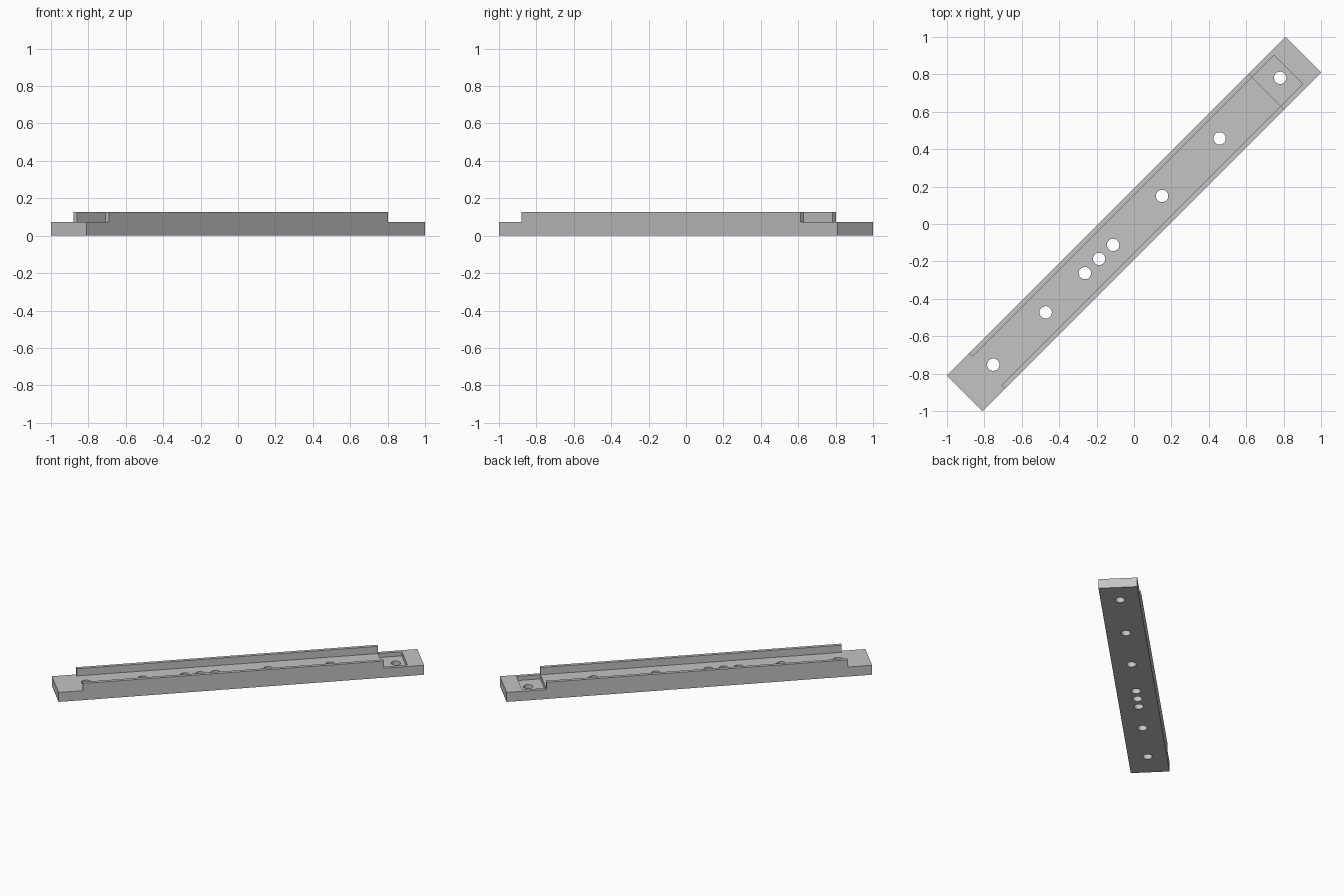
import bpy
from math import radians
from mathutils import Matrix

if "Cube" in bpy.data.objects:
    bpy.data.objects.remove(bpy.data.objects["Cube"], do_unlink=True)

HALF_LEN, HALF_WID, INNER = 1.28, 0.1344, 0.109
BASE, TOP, POCKET = 0.072, 0.127, 0.041
RAIL_START, RAIL_END, POCKET_END = -1.11, 1.0, 1.167
HOLES = (-1.064, -0.668, -0.371, -0.264, -0.158, 0.212, 0.647, 1.105)
HOLE_RADIUS = 0.033

grey = bpy.data.materials.new("plain grey")
grey.use_nodes = True
colour = (0.55, 0.55, 0.55, 1)
grey.diffuse_color = colour
grey.node_tree.nodes["Principled BSDF"].inputs["Base Color"].default_value = colour


def box(name, x0, x1, half_width, z0, z1):
    bpy.ops.mesh.primitive_cube_add(size=1)
    obj = bpy.context.object
    obj.name = name
    size = Matrix.Diagonal((x1 - x0, 2 * half_width, z1 - z0, 1))
    obj.data.transform(Matrix.Translation(((x0 + x1) / 2, 0, (z0 + z1) / 2)) @ size)
    return obj


def cut(obj, cutter):
    mod = obj.modifiers.new("cut", 'BOOLEAN')
    mod.operation = 'DIFFERENCE'
    mod.solver = 'EXACT'
    mod.object = cutter
    bpy.context.view_layer.objects.active = obj
    bpy.ops.object.modifier_apply(modifier=mod.name)
    bpy.data.objects.remove(cutter, do_unlink=True)


# Solid bar
bar = box("rail_bar", -HALF_LEN, HALF_LEN, HALF_WID, 0, TOP)
bar.data.materials.append(grey)

# Lowered ends, channel between the side rails, and end pocket
cut(bar, box("start_cutter", -2, RAIL_START, 1, BASE, 1))
cut(bar, box("end_cutter", RAIL_END, 2, 1, BASE, 1))
cut(bar, box("channel_cutter", -2, 2, INNER, BASE, 1))
cut(bar, box("pocket_cutter", RAIL_END, POCKET_END, INNER, POCKET, 1))

# Through holes along the centre line
for x in HOLES:
    bpy.ops.mesh.primitive_cylinder_add(vertices=32, radius=HOLE_RADIUS, depth=1,
                                        location=(x, 0, 0))
    bpy.context.view_layer.update()
    cut(bar, bpy.context.object)

# Lay the bar on the diagonal
bar.data.transform(Matrix.Rotation(radians(45), 4, 'Z'))
bpy.ops.object.select_all(action='DESELECT')
bar.select_set(True)
bpy.context.view_layer.objects.active = bar
bpy.ops.object.shade_smooth_by_angle(angle=radians(30))
